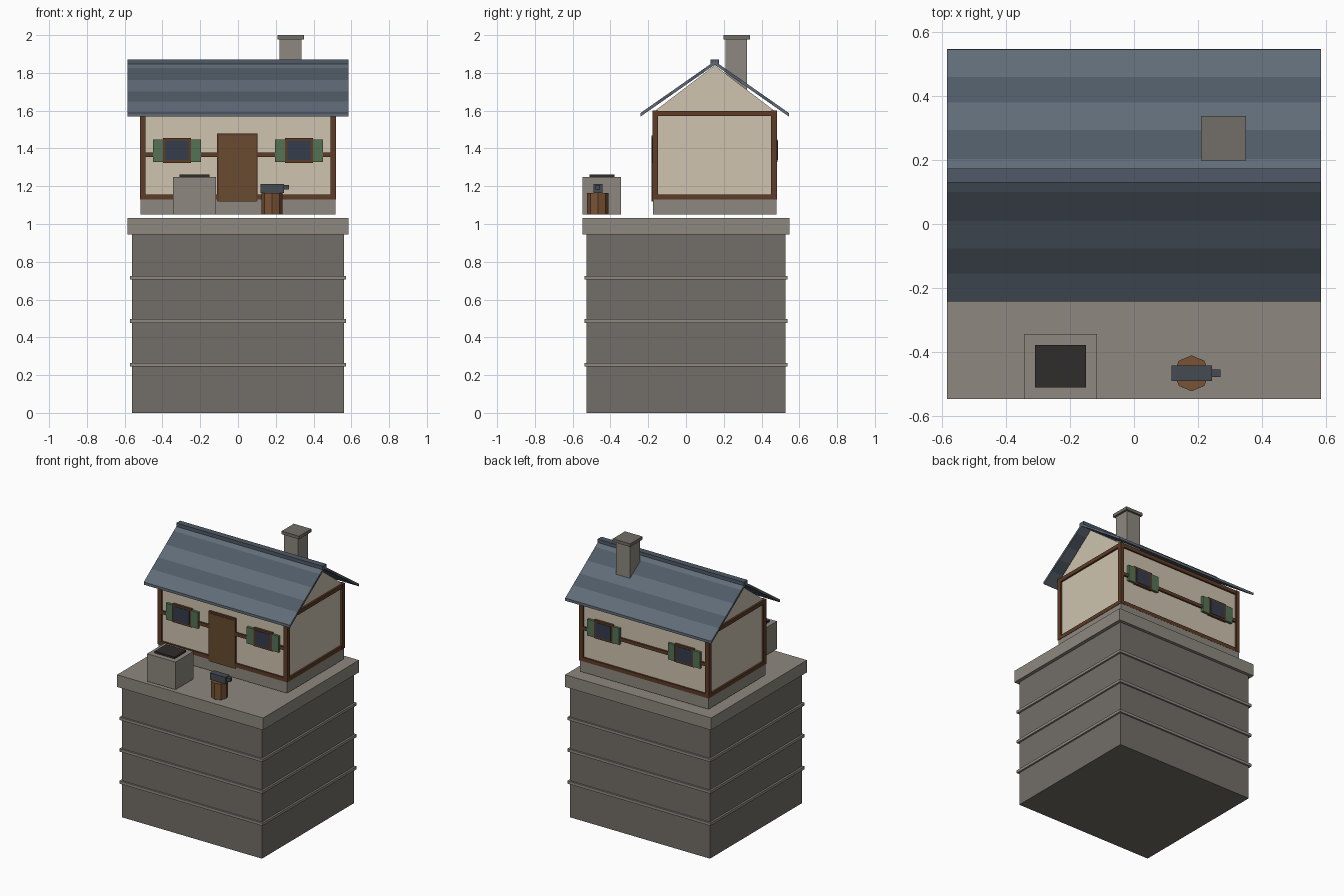
import bpy, bmesh, math
from mathutils import Vector

if "Cube" in bpy.data.objects:
    bpy.data.objects.remove(bpy.data.objects["Cube"])


def mat(name, r, g, b):
    m = bpy.data.materials.new(name)
    m.diffuse_color = (r, g, b, 1)
    m.use_nodes = True
    m.node_tree.nodes["Principled BSDF"].inputs["Base Color"].default_value = m.diffuse_color
    return m


STONE = mat("stone", 0.17, 0.155, 0.135)
TRIM = mat("pale_stone", 0.27, 0.25, 0.215)
PLASTER = mat("plaster", 0.62, 0.55, 0.43)
TIMBER = mat("timber", 0.11, 0.045, 0.02)
DOOR = mat("door_wood", 0.14, 0.07, 0.03)
STUMP = mat("stump_wood", 0.19, 0.085, 0.035)
GREEN = mat("shutter_green", 0.09, 0.17, 0.09)
GLASS = mat("glass", 0.035, 0.045, 0.07)
SLATE = mat("slate", 0.12, 0.15, 0.19)
SLATE_DARK = mat("dark_slate", 0.08, 0.105, 0.135)
IRON = mat("iron", 0.06, 0.07, 0.085)
COAL = mat("coal", 0.03, 0.025, 0.025)

CY = 0.152          # house centre in y
HX, HY = 0.505, 0.315   # wall half sizes


def add(name, bm, *mats):
    bmesh.ops.recalc_face_normals(bm, faces=bm.faces)
    me = bpy.data.meshes.new(name)
    bm.to_mesh(me)
    bm.free()
    for m in mats:
        me.materials.append(m)
    ob = bpy.data.objects.new(name, me)
    bpy.context.collection.objects.link(ob)
    return ob


def box(name, x, y, z, m):
    """Box from (min, max) ranges."""
    bm = bmesh.new()
    bmesh.ops.create_cube(bm, size=1)
    for v in bm.verts:
        v.co = Vector(r[0] if c < 0 else r[1] for r, c in zip((x, y, z), v.co))
    return add(name, bm, m)


def around(c, h):
    return (c - h, c + h)


def prism(name, profile, hx, *mats):
    """Extrude a (y, z) profile along x."""
    bm = bmesh.new()
    f = bm.faces.new([bm.verts.new((-hx, y, z)) for y, z in profile])
    ext = bmesh.ops.extrude_face_region(bm, geom=[f])["geom"]
    for v in ext:
        if isinstance(v, bmesh.types.BMVert):
            v.co.x = hx
    return add(name, bm, *mats)


# Tower
box("tower", around(0, 0.56), around(0, 0.526), (0, 0.945), STONE)
for i, z in enumerate((0.255, 0.487, 0.716)):
    box(f"tower_band_{i}", around(0, 0.573), around(0, 0.538), around(z, 0.01), TRIM)
box("tower_top_slab", around(0, 0.585), around(0, 0.548), (0.945, 1.033), TRIM)

# House body
box("plinth", around(0, 0.515), around(CY, 0.326), (1.05, 1.13), TRIM)
box("walls", around(0, HX), around(CY, HY), (1.13, 1.6), PLASTER)
prism("gable", [(CY - HY, 1.6), (CY + HY, 1.6), (CY, 1.84)], HX, PLASTER)

# Timber frame
for sx in (-1, 1):
    for sy in (-1, 1):
        box("corner_post", around(sx * 0.504, 0.015), around(CY + sy * 0.314, 0.015), (1.13, 1.6), TIMBER)
    for z in (1.143, 1.585):
        box("side_beam", around(sx * 0.504, 0.014), around(CY, 0.31), around(z, 0.014), TIMBER)
for sy in (-1, 1):
    for z, h in ((1.143, 0.014), (1.367, 0.012), (1.585, 0.014)):
        box("long_beam", around(0, 0.5), around(CY + sy * 0.314, 0.013), around(z, h), TIMBER)

# Door
FRONT = CY - HY
box("door_frame", around(-0.003, 0.107), (FRONT - 0.015, FRONT + 0.01), (1.12, 1.48), TIMBER)
box("door", around(-0.003, 0.097), (FRONT - 0.019, FRONT + 0.01), (1.12, 1.468), DOOR)

# Windows with shutters, front and back
for sy in (-1, 1):
    wall = CY + sy * HY
    for cx in (-0.323, 0.323):
        box("window_frame", around(cx, 0.075), around(wall, 0.016), around(1.39, 0.066), TIMBER)
        box("window_glass", around(cx, 0.06), around(wall, 0.019), around(1.39, 0.052), GLASS)
        for s in (-1, 1):
            box("shutter", around(cx + s * 0.101, 0.027), around(wall, 0.018), around(1.388, 0.059), GREEN)

# Roof slopes with alternating slate courses
RIDGE, DROP, RUN, T = 1.862, 0.275, 0.394, 0.019
cuts = (0.13, 0.36, 0.58, 0.78)
for s in (-1, 1):
    bm = bmesh.new()
    t = [0, *cuts, 1]
    rings = [[bm.verts.new((x, CY + s * RUN * k, RIDGE - DROP * k - d))
              for x, d in ((-0.585, 0), (0.585, 0), (0.585, T), (-0.585, T))] for k in t]
    for i, (a, b) in enumerate(zip(rings, rings[1:])):
        for j in range(4):
            n = (j + 1) % 4
            bm.faces.new((a[j], a[n], b[n], b[j])).material_index = i % 2
    bm.faces.new(rings[0])
    bm.faces.new(rings[-1])
    add("roof_slope_" + ("front" if s < 0 else "back"), bm, SLATE, SLATE_DARK)
box("ridge_cap", around(0, 0.585), around(CY, 0.022), (1.846, 1.872), SLATE_DARK)

# Chimney
box("chimney", around(0.278, 0.057), around(0.267, 0.057), (1.67, 1.98), TRIM)
box("chimney_cap", around(0.28, 0.07), around(0.268, 0.07), (1.978, 2.0), STONE)

# Forge
box("forge", (-0.344, -0.116), (-0.548, -0.344), (1.05, 1.25), TRIM)
box("forge_coal", (-0.31, -0.15), (-0.512, -0.378), (1.24, 1.263), COAL)

# Anvil on its stump
bm = bmesh.new()
bmesh.ops.create_cone(bm, cap_ends=True, segments=8, radius1=0.056, radius2=0.056, depth=0.115)
bmesh.ops.translate(bm, verts=bm.verts, vec=(0.18, -0.467, 1.1075))
add("stump", bm, STUMP)
box("anvil", (0.118, 0.244), around(-0.467, 0.024), (1.165, 1.213), IRON)
box("anvil_horn", (0.244, 0.27), around(-0.467, 0.012), (1.182, 1.207), IRON)
